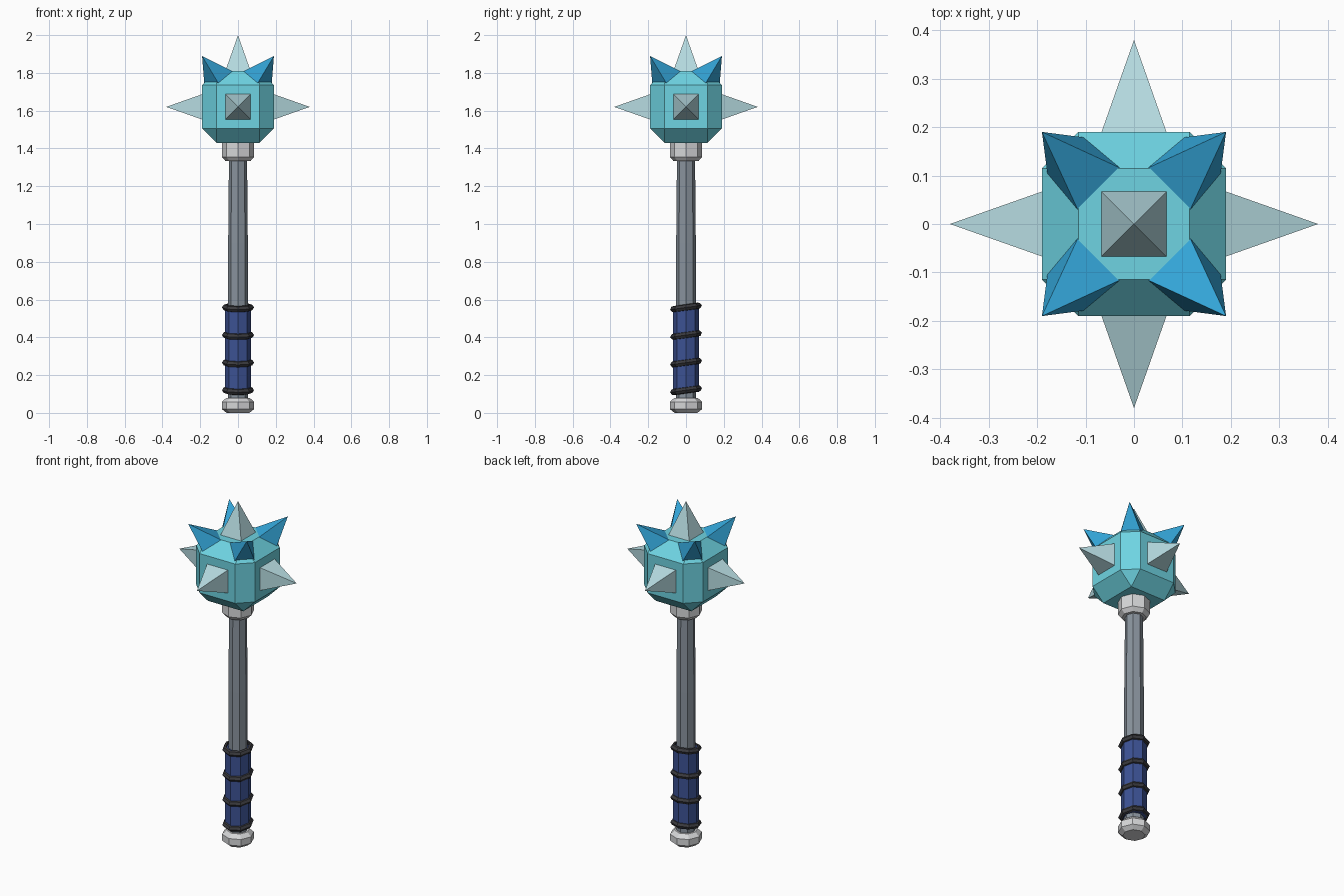
import bpy, bmesh
from math import radians, pi, cos, sin, sqrt
from mathutils import Matrix

if "Cube" in bpy.data.objects:
    bpy.data.objects.remove(bpy.data.objects["Cube"])


def material(name, rgb):
    """Flat material from 8-bit sRGB, stored as linear values."""
    lin = [((c / 255 + 0.055) / 1.055) ** 2.4 for c in rgb]
    mat = bpy.data.materials.new(name)
    mat.use_nodes = True
    mat.diffuse_color = (*lin, 1)
    mat.node_tree.nodes["Principled BSDF"].inputs["Base Color"].default_value = (*lin, 1)
    return mat


teal = material("teal stone", (110, 212, 226))
pale = material("pale spike", (182, 219, 225))
blue = material("bright blue", (52, 166, 217))
steel = material("grey steel", (137, 147, 157))
silver = material("light silver", (214, 215, 217))
navy = material("navy leather", (60, 82, 148))
black = material("charcoal", (58, 58, 62))


def finish(bm, name, mat):
    bmesh.ops.recalc_face_normals(bm, faces=bm.faces)
    mesh = bpy.data.meshes.new(name)
    bm.to_mesh(mesh)
    bm.free()
    mesh.materials.append(mat)
    obj = bpy.data.objects.new(name, mesh)
    bpy.context.collection.objects.link(obj)
    return obj


def turned(name, profile, mat, closed=False, sides=8):
    """Sweep a (radius, height) profile around z with flat sides."""
    bm = bmesh.new()
    rings = []
    for r, z in profile:
        rings.append([bm.verts.new((r * cos(2 * pi * i / sides), r * sin(2 * pi * i / sides), z))
                      for i in range(sides)])
    pairs = list(zip(rings, rings[1:]))
    if closed:
        pairs.append((rings[-1], rings[0]))
    else:
        bm.faces.new(rings[0])
        bm.faces.new(rings[-1])
    for low, high in pairs:
        for i in range(sides):
            j = (i + 1) % sides
            bm.faces.new((low[i], low[j], high[j], high[i]))
    return finish(bm, name, mat)


# Handle
turned("pommel", [(0.06, 0), (0.085, 0.02), (0.085, 0.058), (0.062, 0.08)], silver)
turned("shaft", [(0.052, 0.07), (0.052, 0.9), (0.048, 1.34)], steel)
turned("grip", [(0.069, 0.11), (0.069, 0.56)], navy)
turned("collar", [(0.066, 1.333), (0.086, 1.355), (0.086, 1.44)], silver)

# Tilted bands wrapped round the grip
for i in range(4):
    band = turned(f"grip_band_{i + 1}",
                  [(0.064, -0.017), (0.076, -0.014), (0.085, 0), (0.076, 0.014), (0.064, 0.017)],
                  black, closed=True)
    band.location.z = 0.12 + 0.146 * i
    band.rotation_euler.x = radians(8)

# Chamfered cube head
HEAD = Matrix.Translation((0, 0, 1.62))
bm = bmesh.new()
bmesh.ops.create_cube(bm, size=0.38, matrix=HEAD)
bmesh.ops.bevel(bm, geom=bm.edges[:], offset=0.075, segments=1, affect='EDGES')
finish(bm, "head", teal)


def spike(name, turn, tilt, mat):
    """Square pyramid pointing out of the head."""
    base, tip, half = 0.17, 0.38, 0.074
    bm = bmesh.new()
    place = (HEAD @ Matrix.Rotation(radians(turn), 4, 'Z') @ Matrix.Rotation(radians(tilt), 4, 'Y')
             @ Matrix.Translation((0, 0, (base + tip) / 2)) @ Matrix.Rotation(pi / 4, 4, 'Z'))
    bmesh.ops.create_cone(bm, cap_ends=True, segments=4, radius1=half * sqrt(2), radius2=0,
                          depth=tip - base, matrix=place)
    bmesh.ops.remove_doubles(bm, verts=bm.verts, dist=0.0001)
    finish(bm, name, mat)


# Spikes: one on top, four on the sides, four on the upper corners
spike("top_spike", 0, 0, pale)
for i, (side, corner) in enumerate(zip(("left", "back", "right", "front"),
                                       ("back_left", "back_right", "front_right", "front_left"))):
    spike(f"{side}_spike", 90 * i, 90, pale)
    spike(f"{corner}_corner_spike", 90 * i + 45, 45, blue)
